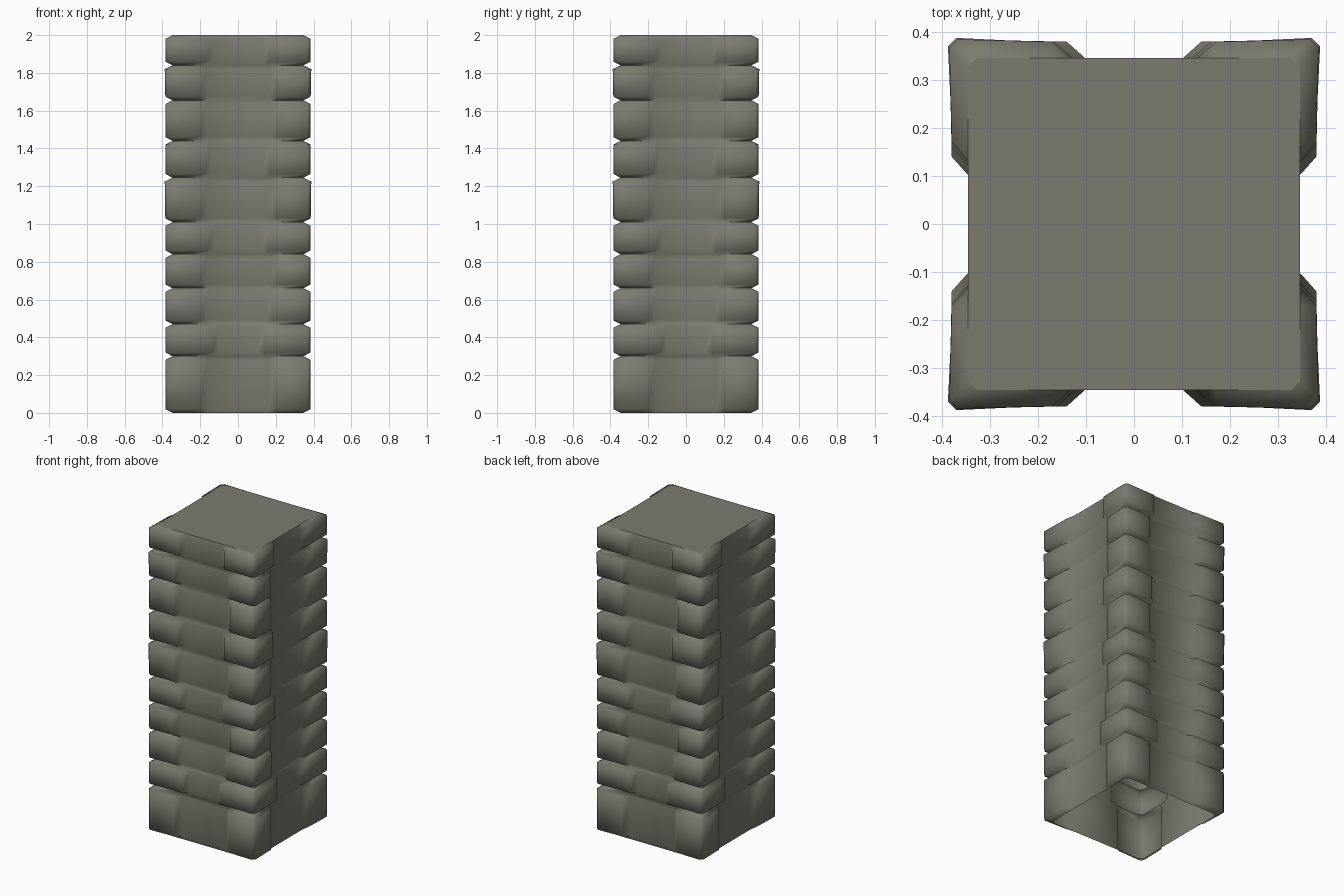
import bpy, bmesh, math

if "Cube" in bpy.data.objects:
    bpy.data.objects.remove(bpy.data.objects["Cube"])

# heights of the mortar grooves, and where each stone ends on a side (left, right)
LEVELS = [0, 0.30, 0.47, 0.66, 0.84, 1.01, 1.245, 1.44, 1.655, 1.84, 2.0]
LEFT = [0.20, 0.14, 0.195, 0.205, 0.16, 0.20, 0.18, 0.205, 0.20, 0.17]
RIGHT = [0.20, 0.14, 0.185, 0.21, 0.165, 0.205, 0.17, 0.21, 0.205, 0.17]
CORE, CUT, BEVEL, RAMP = 0.346, 0.018, 0.02, 0.038

stone = bpy.data.materials.new("grey_stone")
stone.diffuse_color = (0.20, 0.198, 0.16, 1)
stone.use_nodes = True
stone.node_tree.nodes["Principled BSDF"].inputs["Base Color"].default_value = stone.diffuse_color

bm = bmesh.new()


def ring(z, left, right, corner, end):
    """One outline of the pillar: the front side turned four times."""
    side = [(-corner + CUT, -corner), (-left, -end), (-left + RAMP, -CORE),
            (right - RAMP, -CORE), (right, -end), (corner - CUT, -corner)]
    verts = []
    for k in range(4):
        c, s = round(math.cos(k * math.pi / 2)), round(math.sin(k * math.pi / 2))
        verts += [bm.verts.new((x * c - y * s, x * s + y * c, z)) for x, y in side]
    return verts


# outlines: groove, stone bottom, stone top, groove, ...
rings = []
n = len(LEFT)
for i in range(n + 1):
    a, b = max(i - 1, 0), min(i, n - 1)
    rings.append(ring(LEVELS[i], (LEFT[a] + LEFT[b]) / 2, (RIGHT[a] + RIGHT[b]) / 2, CORE, CORE))
    if i < n:
        out = 0.388 if i in (5, 8) else 0.385
        rings.append(ring(LEVELS[i] + BEVEL, LEFT[i], RIGHT[i], 0.385, 0.380))
        rings.append(ring(LEVELS[i + 1] - BEVEL, LEFT[i], RIGHT[i], out, 0.380))

# wall shell with open underside
for lo, hi in zip(rings, rings[1:]):
    m = len(lo)
    for j in range(m):
        k = (j + 1) % m
        bm.faces.new((lo[j], lo[k], hi[k], hi[j]))

# flat top, kept separate so its edge stays crisp
bm.faces.new([bm.verts.new(v.co) for v in rings[-1]])

mesh = bpy.data.meshes.new("quoined_pillar")
bm.to_mesh(mesh)
bm.free()
mesh.materials.append(stone)
pillar = bpy.data.objects.new("quoined_pillar", mesh)
bpy.context.collection.objects.link(pillar)
bpy.context.view_layer.objects.active = pillar
pillar.select_set(True)
bpy.ops.object.shade_smooth_by_angle(angle=math.radians(75))
